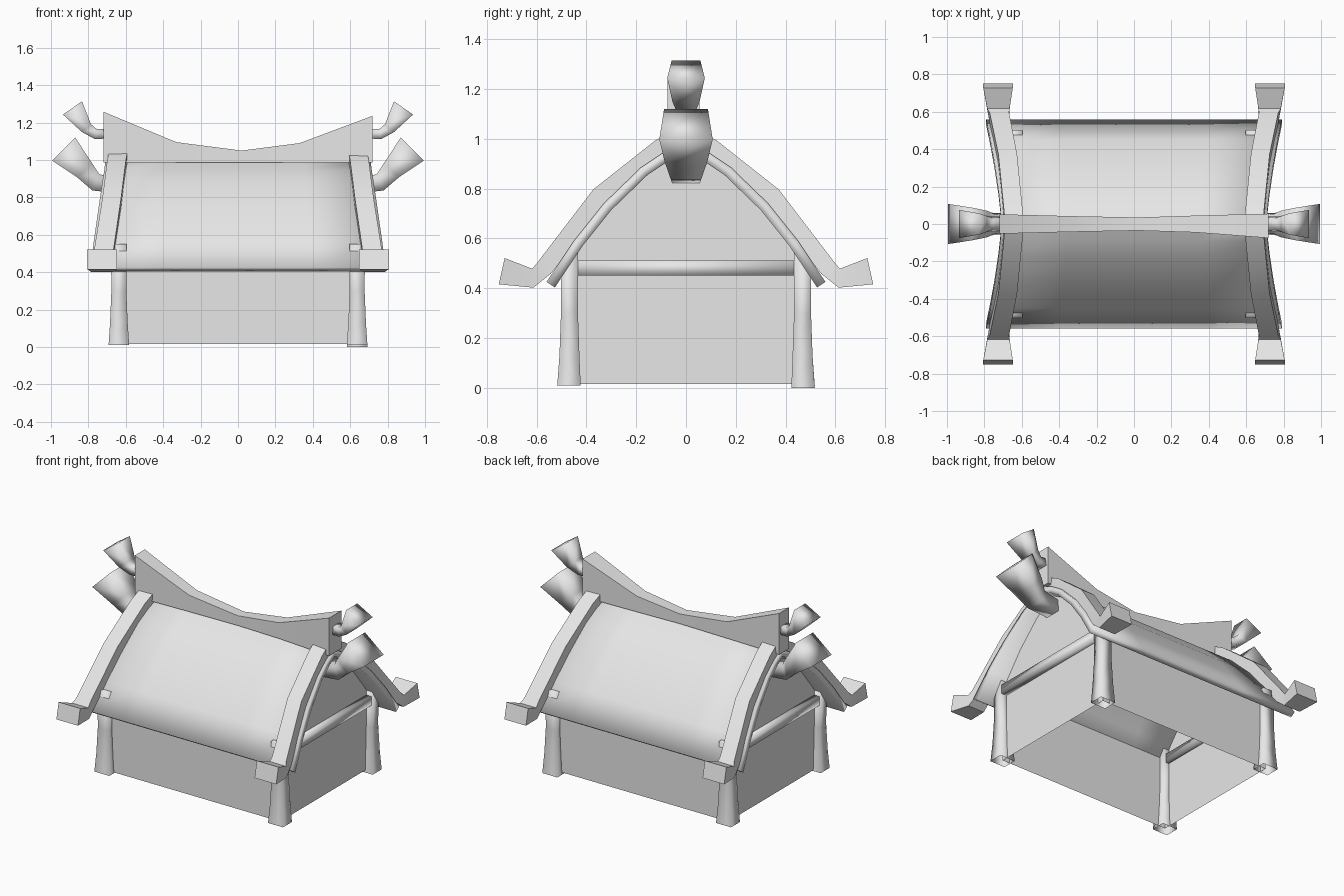
import bpy
import bmesh
from mathutils import Vector

cube = bpy.data.objects.get("Cube")
if cube:
    bpy.data.objects.remove(cube, do_unlink=True)

grey = bpy.data.materials.new("plain_grey")
grey.use_nodes = True
grey.diffuse_color = (0.8, 0.8, 0.8, 1)
grey.node_tree.nodes["Principled BSDF"].inputs["Base Color"].default_value = (0.8, 0.8, 0.8, 1)


def finish(name, bm, smooth_angle=None):
    """Turn a bmesh into a grey object with the chosen shading."""
    bmesh.ops.recalc_face_normals(bm, faces=bm.faces)
    mesh = bpy.data.meshes.new(name)
    bm.to_mesh(mesh)
    bm.free()
    mesh.materials.append(grey)
    ob = bpy.data.objects.new(name, mesh)
    bpy.context.collection.objects.link(ob)
    if smooth_angle:
        bpy.ops.object.select_all(action="DESELECT")
        ob.select_set(True)
        bpy.context.view_layer.objects.active = ob
        bpy.ops.object.shade_smooth_by_angle(angle=smooth_angle)
    return ob


def loft(name, stations, side, flip=(1, 1), taper=1.0, caps=(True, True), smooth=None):
    """Sweep a four-sided section; a station is centre, half width, half depth."""
    bm = bmesh.new()
    side = Vector(side)
    centres = [Vector(s[0]) for s in stations]
    rings = []
    for i, (_, wide, deep) in enumerate(stations):
        before, after = centres[max(i - 1, 0)], centres[min(i + 1, len(centres) - 1)]
        normal = (after - before).cross(side).normalized()
        if normal.z < 0:
            normal = -normal
        ring = []
        for u, v in ((-1, -1), (1, -1), (1, 1), (-1, 1)):
            w = wide * (taper if v < 0 else 1)
            p = centres[i] + side * u * w + normal * v * deep
            ring.append(bm.verts.new((p.x * flip[0], p.y * flip[1], p.z)))
        rings.append(ring)
    for a, b in zip(rings, rings[1:]):
        for k in range(4):
            bm.faces.new((a[k], a[(k + 1) % 4], b[(k + 1) % 4], b[k]))
    if caps[0]:
        bm.faces.new(rings[0])
    if caps[1]:
        bm.faces.new(rings[-1])
    return finish(name, bm, smooth)


ROUND = 2.4   # soft shading across square edges
CREASED = 0.7  # keeps square edges crisp
ends = (("left", 1), ("right", -1))
sides = (("front", -1), ("back", 1))

# Posts and sloping roof-edge beams at all four corners
post = [((0.637, 0.47, 0.01), 0.055, 0.047), ((0.637, 0.468, 0.13), 0.047, 0.04),
        ((0.637, 0.468, 0.3), 0.04, 0.034), ((0.637, 0.468, 0.55), 0.042, 0.034)]
edge_beam = [((0.64, 0.0, 1.02), 0.05, 0.035), ((0.65, 0.1, 0.963), 0.05, 0.038),
             ((0.675, 0.345, 0.77), 0.05, 0.038), ((0.72, 0.57, 0.48), 0.052, 0.035),
             ((0.725, 0.615, 0.44), 0.06, 0.038), ((0.727, 0.74, 0.468), 0.079, 0.054)]
for x_name, sx in ends:
    for y_name, sy in sides:
        corner = f"{y_name}_{x_name}"
        loft(corner + "_post", post, (1, 0, 0), (sx, sy), caps=(False, True), smooth=ROUND)
        loft(corner + "_roof_edge_beam", edge_beam, (1, 0, 0), (sx, sy), smooth=CREASED)

# Flared horns at both ends of the ridge
lower_horn = [((0.62, 0, 0.86), 0.045, 0.04), ((0.76, 0, 0.88), 0.05, 0.047),
              ((0.82, 0, 0.945), 0.07, 0.055), ((0.932, 0, 1.058), 0.088, 0.087)]
upper_horn = [((0.68, 0, 1.14), 0.03, 0.025), ((0.76, 0, 1.138), 0.03, 0.027),
              ((0.81, 0, 1.17), 0.042, 0.032), ((0.885, 0, 1.278), 0.058, 0.062)]
for x_name, sx in ends:
    loft(x_name + "_lower_horn", lower_horn, (0, 1, 0), (sx, 1), 1.22, smooth=ROUND)
    loft(x_name + "_upper_horn", upper_horn, (0, 1, 0), (sx, 1), 1.3, smooth=ROUND)
    loft(x_name + "_cross_beam", [((0.645, -0.46, 0.48), 0.03, 0.03), ((0.645, 0.46, 0.48), 0.03, 0.03)],
         (1, 0, 0), (sx, 1), smooth=ROUND)

# Sagging ridge: flat underneath, rising towards both ends
bm = bmesh.new()
rings = []
for x, top, half in ((-0.72, 1.258, 0.052), (-0.33, 1.095, 0.042), (0.02, 1.05, 0.035),
                     (0.33, 1.09, 0.045), (0.72, 1.236, 0.065)):
    mid = -0.01 if x > 0.5 else 0
    rings.append([bm.verts.new((x, mid + u * half, z)) for u, z in ((-1, 0.985), (1, 0.985), (1, top), (-1, top))])
for a, b in zip(rings, rings[1:]):
    for k in range(4):
        bm.faces.new((a[k], a[(k + 1) % 4], b[(k + 1) % 4], b[k]))
bm.faces.new(rings[0])
bm.faces.new(rings[-1])
finish("ridge", bm, CREASED)

# Curved roof sheet, wider at the eaves, with a thin rim
half_profile = [(0.56, 0.425), (0.45, 0.59), (0.33, 0.74), (0.18, 0.885), (0.09, 0.945), (0, 0.99)]
profile = [(-y, z) for y, z in half_profile] + half_profile[-2::-1]
bm = bmesh.new()
rows = []
for y, z in profile:
    reach = 0.71 + 0.08 * (abs(y) / 0.56) ** 1.5
    rows.append([bm.verts.new((x * reach, y, z)) for x in (-1, -0.5, 0, 0.5, 1)])
for a, b in zip(rows, rows[1:]):
    for k in range(4):
        bm.faces.new((a[k], a[k + 1], b[k + 1], b[k]))
roof = finish("roof", bm, CREASED)
if roof.data.polygons[0].normal.z < 0:
    roof.data.flip_normals()
rim = roof.modifiers.new("thickness", "SOLIDIFY")
rim.thickness = 0.04
rim.offset = -1

# Gabled end walls and long side walls, open underneath
gable = [(0.468, 0.015), (0.468, 0.53), (0.32, 0.71), (0.17, 0.855), (0, 0.955)]
outline = gable + [(-y, z) for y, z in gable[-2::-1]]
for x_name, sx in ends:
    bm = bmesh.new()
    face = bm.faces.new([bm.verts.new((sx * 0.637, y, z)) for y, z in outline])
    finish(x_name + "_gable_wall", bm)
for y_name, sy in sides:
    bm = bmesh.new()
    bm.faces.new([bm.verts.new((x * 0.637, sy * 0.468, z))
                  for x, z in ((-1, 0.015), (1, 0.015), (1, 0.53), (-1, 0.53))])
    finish(y_name + "_wall", bm)

# Stand the model exactly on the ground
for ob in bpy.context.collection.objects:
    if ob.type == "MESH" and ob.name.endswith("_post"):
        for v in ob.data.vertices:
            if v.co.z < 0.05:
                v.co.z = 0.0 if v.co.x > 0 and v.co.y > 0 else 0.01
